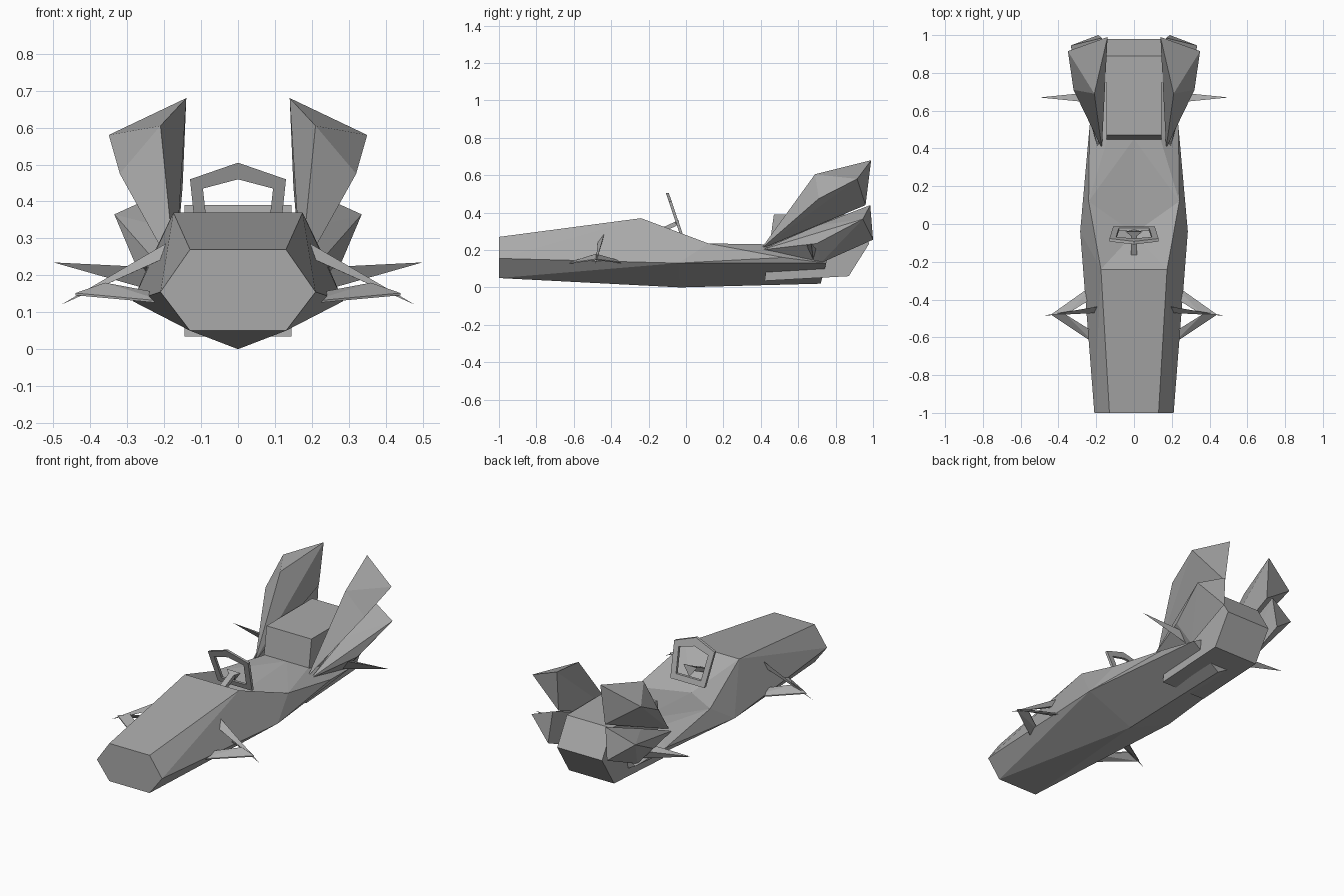
import bpy, bmesh

cube = bpy.data.objects.get("Cube")
if cube:
    bpy.data.objects.remove(cube)

grey = bpy.data.materials.new("plain_grey")
grey.use_nodes = True
colour = (0.4, 0.4, 0.4, 1)
grey.diffuse_color = colour
grey.node_tree.nodes["Principled BSDF"].inputs["Base Color"].default_value = colour


def finish(name, bm):
    bmesh.ops.recalc_face_normals(bm, faces=bm.faces)
    mesh = bpy.data.meshes.new(name)
    bm.to_mesh(mesh)
    bm.free()
    mesh.materials.append(grey)
    obj = bpy.data.objects.new(name, mesh)
    bpy.context.collection.objects.link(obj)
    return obj


def faceted(name, points):
    """Convex faceted solid around a few corner points."""
    bm = bmesh.new()
    for p in points:
        bm.verts.new(p)
    bmesh.ops.convex_hull(bm, input=bm.verts)
    return finish(name, bm)


def pair(name, points):
    faceted("left_" + name, points)
    faceted("right_" + name, [(-x, y, z) for x, y, z in points])


# Hull: half shell with named corners, mirrored across the keel
corners = {
    "a": (0, -1, .27), "b": (.13, -1, .27), "c": (.21, -1, .155),
    "d": (.13, -1, .05), "e": (0, -1, .05),                       # nose
    "f": (0, -.24, .37), "g": (.175, -.24, .37),                  # cowl edge
    "h": (.285, -.04, .13), "k": (0, -.03, 0),                    # beam, keel
    "m": (0, -.05, .2), "r": (.24, .12, .235),                    # cockpit
    "s": (0, .45, .23), "t": (.14, .45, .23), "u": (.235, .52, .16),
    "v": (.2, .75, .13), "w": (.14, .75, .16),                    # stern
    "x": (0, .75, .16), "y": (0, .72, .02),
}
panels = ("abcde afgb bgc ghc chd dhk edk grh ruh rtu twu uvh uwv "
          "tsxw hvyk wxyv fmg gmr msr rst").split()
bm = bmesh.new()
for side in (1, -1):
    v = {k: bm.verts.new((side * p[0], p[1], p[2])) for k, p in corners.items()}
    for panel in panels:
        bm.faces.new([v[k] for k in panel])
bmesh.ops.remove_doubles(bm, verts=bm.verts, dist=0.0005)
bmesh.ops.dissolve_limit(bm, angle_limit=0.01, verts=bm.verts, edges=bm.edges)
finish("hull", bm)

# Engine block: side profile carried across the stern
profile = [(.47, .39), (.89, .39), (.98, .235), (.87, .06), (.42, .035), (.45, .2)]
faceted("engine_block", [(x, y, z) for x in (-.145, .145) for y, z in profile])

# Tail fins
pair("upper_tail_fin", [(.17, .4, .205), (.21, .69, .605), (.14, .99, .68),
                        (.35, .915, .58), (.32, .71, .475), (.15, .96, .44)])
pair("lower_tail_fin", [(.19, .4, .2), (.2, .7, .33), (.17, .985, .44),
                        (.335, .945, .365), (.28, .7, .235), (.19, 1, .255),
                        (.19, .72, .13)])

# Rear spikes
pair("rear_spike", [(.5, .67, .235), (.2, .64, .22), (.2, .7, .2), (.2, .68, .15)])

# Front winglets: two thin arms meeting at a tip, with a blade above
for name, root, inner in (("front_arm", -.64, -.58), ("back_arm", -.31, -.38)):
    top = [(.2, root, .13), (.2, inner, .15), (.36, -.48, .18), (.44, -.48, .152)]
    pair("winglet_" + name, top + [(x, y, z - .006) for x, y, z in top])
pair("winglet_blade", [(.48, -.485, .12), (.18, -.435, .295), (.18, -.47, .255),
                       (.19, -.445, .25)])

# Windscreen hoop: flat ring leaning forward
outer = [(0, .505), (.13, .46), (.11, .27), (-.11, .27), (-.13, .46)]
inner = [(0, .46), (.095, .435), (.08, .3), (-.08, .3), (-.095, .435)]
bm = bmesh.new()
rings = []
for loop in (outer, inner):
    for off in (-.008, .008):
        rings.append([bm.verts.new((x, -.1 + (.505 - z) * .34 + off, z)) for x, z in loop])
of, ob, nf, nb = rings
for p, q in ((of, ob), (ob, nb), (nb, nf), (nf, of)):
    for i in range(len(p)):
        j = (i + 1) % len(p)
        bm.faces.new((p[i], p[j], q[j], q[i]))
finish("windscreen_hoop", bm)

# Control yoke on its column
faceted("control_column", [(s * .017, y, z + d) for s in (-1, 1)
                           for y, z in ((-.18, .27), (-.05, .33)) for d in (0, .025)])
faceted("control_yoke", [(-.045, -.04, .36), (.045, -.04, .36), (0, -.03, .3),
                         (-.02, -.06, .35), (.02, -.06, .35)])
